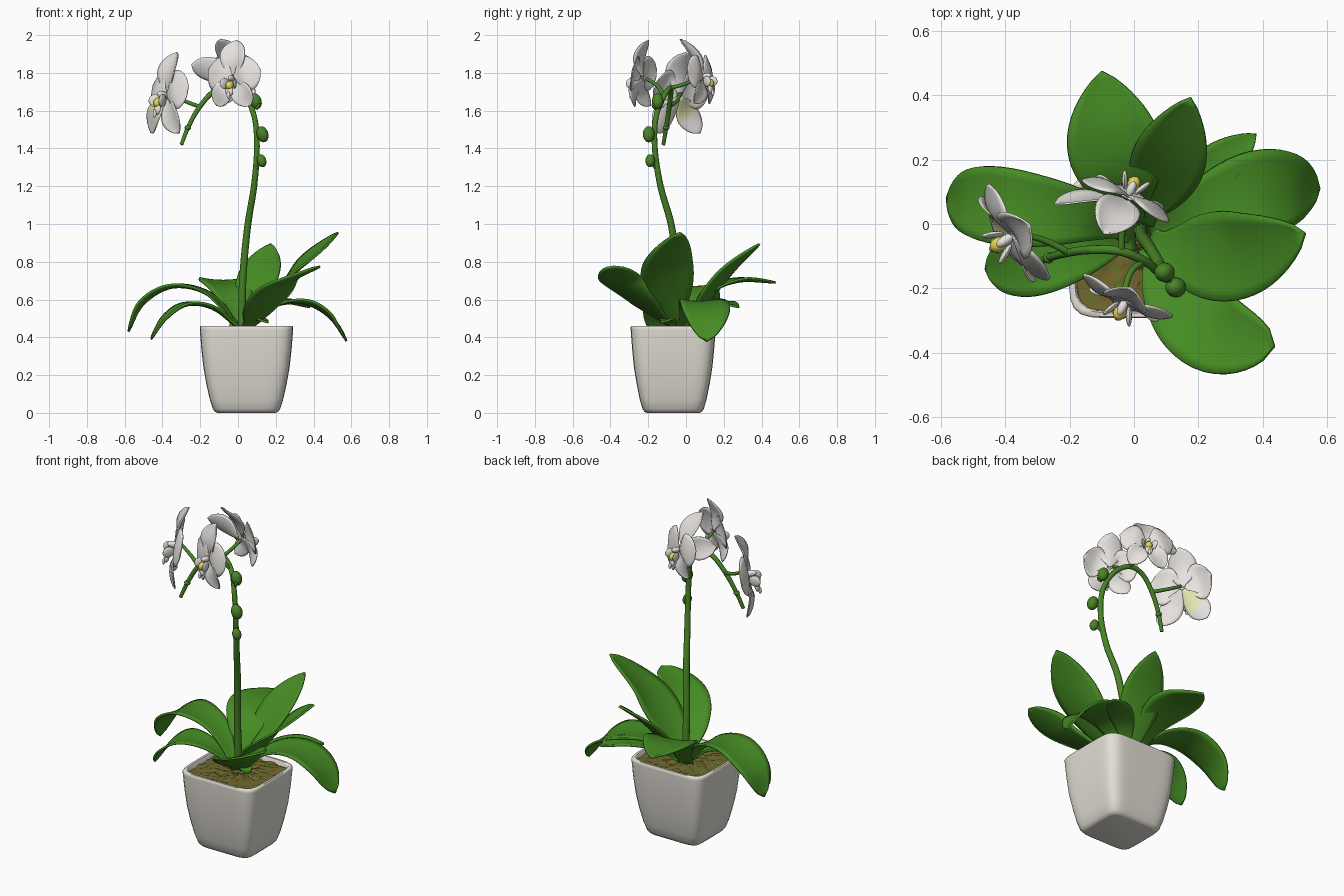
import bpy, bmesh, math, random
from mathutils import Vector, Matrix

if "Cube" in bpy.data.objects:
    bpy.data.objects.remove(bpy.data.objects["Cube"])

random.seed(4)


def material(name, rgb):
    m = bpy.data.materials.new(name)
    m.diffuse_color = (*rgb, 1)
    m.use_nodes = True
    m.node_tree.nodes["Principled BSDF"].inputs["Base Color"].default_value = m.diffuse_color
    return m


LEAF = material("leaf green", (0.06, 0.26, 0.017))
STEM = material("stem green", (0.065, 0.23, 0.02))
POT = material("ceramic off white", (0.77, 0.74, 0.67))
SOIL = material("moss brown", (0.17, 0.13, 0.025))
MOSS = material("moss green", (0.12, 0.17, 0.025))
PETAL = material("petal white", (0.79, 0.765, 0.74))
YELLOW = material("throat yellow", (0.79, 0.68, 0.08))
PALE = material("pale yellow", (0.78, 0.78, 0.45))


def finish(bm, name, mats, thickness=0, angle=50):
    bmesh.ops.recalc_face_normals(bm, faces=bm.faces)
    me = bpy.data.meshes.new(name)
    bm.to_mesh(me)
    bm.free()
    ob = bpy.data.objects.new(name, me)
    bpy.context.collection.objects.link(ob)
    for m in mats:
        me.materials.append(m)
    if thickness:
        s = ob.modifiers.new("thickness", 'SOLIDIFY')
        s.thickness, s.offset = thickness, 0
    bpy.ops.object.select_all(action='DESELECT')
    ob.select_set(True)
    bpy.context.view_layer.objects.active = ob
    bpy.ops.object.shade_smooth_by_angle(angle=math.radians(angle))
    return ob


def spline(pts, n):
    """n+1 points on a smooth curve through pts"""
    p = [Vector(q) for q in pts]
    p = [2 * p[0] - p[1]] + p + [2 * p[-1] - p[-2]]
    out, segs = [], len(p) - 3
    for i in range(n + 1):
        u = i / n * segs
        k = min(int(u), segs - 1)
        t = u - k
        a, b, c, d = p[k:k + 4]
        out.append(0.5 * (2 * b + (c - a) * t + (2 * a - 5 * b + 4 * c - d) * t * t
                          + (3 * b - a - 3 * c + d) * t ** 3))
    return out


def blade(bm, pts, width, M=Matrix(), curl=0.2, base=0.1, p=1.3, q=0.65, mat=None, n=18, m=8):
    """leaf or petal: a sheet along a curve, its width swelling then closing at the tip"""
    line, rows = spline(pts, n), []
    for i, c in enumerate(line):
        t = i / n
        tan = (line[min(i + 1, n)] - line[max(i - 1, 0)]).normalized()
        side = tan.cross(Vector((0, 0, 1))).normalized()
        up = side.cross(tan)
        w = width / 2 * max(max(0, math.sin(math.pi * t ** p)) ** q, base * (1 - t), 0.004)
        rows.append([bm.verts.new(M @ (c + side * w * v + up * w * curl * v * v))
                     for v in [2 * j / m - 1 for j in range(m + 1)]])
    for i in range(n):
        for j in range(m):
            f = bm.faces.new((rows[i][j], rows[i][j + 1], rows[i + 1][j + 1], rows[i + 1][j]))
            f.material_index = mat(i / n) if mat else 0


def tube(bm, pts, radii, n=30, sides=12):
    line, rings = spline(pts, n), []
    for i, c in enumerate(line):
        tan = (line[min(i + 1, n)] - line[max(i - 1, 0)]).normalized()
        a = tan.cross(Vector((0.3, 1, 0.1))).normalized()
        b = tan.cross(a)
        u = i / n * (len(radii) - 1)
        k = min(int(u), len(radii) - 2)
        r = radii[k] + (radii[k + 1] - radii[k]) * (u - k)
        rings.append([bm.verts.new(c + r * (a * math.cos(s) + b * math.sin(s)))
                      for s in [2 * math.pi * j / sides for j in range(sides)]])
    skin(bm, rings)


def skin(bm, rings, caps=(True, True)):
    k = len(rings[0])
    for r, s in zip(rings, rings[1:]):
        for j in range(k):
            bm.faces.new((r[j], r[(j + 1) % k], s[(j + 1) % k], s[j]))
    if caps[0]:
        bm.faces.new(rings[0])
    if caps[1]:
        bm.faces.new(rings[-1])


def ball(bm, M, loc, scale, rot=0, mat=0):
    T = M @ Matrix.Translation(loc) @ Matrix.Rotation(rot, 4, 'Y') @ Matrix.Diagonal((*scale, 1))
    r = bmesh.ops.create_uvsphere(bm, u_segments=14, v_segments=9, radius=1, matrix=T)
    for f in {f for v in r['verts'] for f in v.link_faces}:
        f.material_index = mat


# pot: rounded-square sections, outside up, over the rim, down to the soil
def square_ring(bm, h, z, jitter=0, k=64, e=2 / 7):
    ring = []
    for j in range(k):
        a = 2 * math.pi * (j + 0.5) / k
        c, s = math.cos(a), math.sin(a)
        r = (abs(c) ** (2 / e) + abs(s) ** (2 / e)) ** (-e / 2)
        ring.append(bm.verts.new((0.045 + h * r * c, -0.068 + 0.91 * h * r * s,
                                  z + random.uniform(-jitter, jitter))))
    return ring


bm = bmesh.new()
skin(bm, [square_ring(bm, h, z) for h, z in (
    (0.150, 0.0), (0.165, 0.004), (0.178, 0.02), (0.194, 0.07), (0.212, 0.15), (0.228, 0.24),
    (0.239, 0.34), (0.247, 0.44), (0.247, 0.454), (0.242, 0.46), (0.229, 0.46), (0.224, 0.453),
    (0.219, 0.40))])
finish(bm, "pot", [POT])

# lumpy moss filling the pot, with greener tufts
bm = bmesh.new()
skin(bm, [square_ring(bm, 0.222 * i / 12, 0.436, 0.007) for i in range(12, 0, -1)], (False, True))
for f in bm.faces:
    f.material_index = int(random.random() < .25)
finish(bm, "moss", [SOIL, MOSS], angle=60)

# leaves: centre line points, full width, tip roundness (lower is rounder)
leaves = {
    "left_leaf": ([(0, -.03, .45), (-.15, .02, .62), (-.34, .045, .665), (-.5, .07, .58), (-.58, .08, .43)], .24, .65),
    "front_left_leaf": ([(0, -.05, .45), (-.13, -.08, .55), (-.27, -.11, .57), (-.38, -.13, .5), (-.46, -.14, .39)], .21, .65),
    "back_leaf": ([(0, 0, .45), (-.03, .12, .63), (-.07, .28, .695), (-.1, .475, .69)], .29, .8),
    "back_tall_leaf": ([(.03, 0, .45), (.07, .1, .59), (.12, .23, .75), (.175, .39, .895)], .23, .8),
    "back_right_leaf": ([(.05, 0, .45), (.15, .1, .55), (.27, .19, .58), (.38, .28, .56)], .14, .8),
    "right_leaf": ([(.05, -.02, .45), (.2, .04, .57), (.35, .09, .58), (.48, .11, .51), (.575, .11, .38)], .26, .65),
    "right_tall_leaf": ([(.05, -.05, .45), (.17, -.09, .6), (.33, -.095, .77), (.53, -.03, .955)], .28, .7),
    "front_right_leaf": ([(.05, -.07, .45), (.13, -.21, .56), (.25, -.335, .68), (.435, -.38, .775)], .265, .55),
    "young_leaf": ([(.06, -.05, .44), (.11, -.09, .49), (.16, -.13, .48)], .07, .8),
}
for name, (pts, w, q) in leaves.items():
    bm = bmesh.new()
    blade(bm, pts, w, curl=0.11, base=0.3, p=1.3, q=q, n=24)
    finish(bm, name, [LEAF], thickness=0.012)

# arching flower stem with joints
bm = bmesh.new()
tube(bm, [(.02, -.02, .43), (.025, -.04, .7), (.05, -.075, .98), (.085, -.135, 1.2), (.1, -.165, 1.4),
          (.088, -.16, 1.56), (.04, -.12, 1.67), (-.04, -.085, 1.72), (-.13, -.08, 1.7),
          (-.21, -.09, 1.61), (-.265, -.105, 1.51), (-.3, -.12, 1.42)],
     [.021, .019, .016, .014, .014, .013, .01], n=70)
for loc in ((.03, -.045, .74), (.083, -.132, 1.19), (-.265, -.105, 1.51)):
    ball(bm, Matrix(), loc, (.018, .018, .014))
# flower stalks
tube(bm, [(.03, -.115, 1.675), (-.01, -.15, 1.73), (-.03, -.21, 1.77)], [.011, .009])
tube(bm, [(-.04, -.085, 1.72), (-.035, -.01, 1.74), (-.02, .06, 1.77)], [.011, .009])
tube(bm, [(-.2, -.09, 1.62), (-.28, -.05, 1.65), (-.36, -.03, 1.69)], [.011, .009])
finish(bm, "flower_stem", [STEM])

# buds
bm = bmesh.new()
for loc, r in (((.095, -.15, 1.65), .034), ((.13, -.197, 1.475), .035), ((.125, -.19, 1.335), .028)):
    ball(bm, Matrix(), loc, (r * .9, r * .9, r * 1.25), rot=-.3)
    tube(bm, [(.097, -.162, loc[2] - .04), (.11, -.175, loc[2] - .02), loc], [.008, .008], n=6)
finish(bm, "buds", [STEM])

# flowers, built in a local frame: x right, y up, z the way they face
# parts: angle, length, width, depth, curl, how far the tip bends forward
BROAD = [(18, .155, .185, .006, -.12, -.018), (162, .155, .185, .006, -.12, -.018)]
SEPALS = [(90, .20, .14, -.006, .25, -.012)]


def lower(length):
    return [(a, length, .115, -.006, .2, -.012) for a in (-55, -125)]


def flower(name, loc, facing, size, parts, yellow_back=False):
    f = Vector(facing).normalized()
    x = Vector((0, 0, 1)).cross(f).normalized()
    y = f.cross(x)
    M = Matrix.Translation(loc) @ Matrix((x, y, f)).transposed().to_4x4() @ Matrix.Scale(size, 4)
    bm = bmesh.new()
    for deg, length, w, z, curl, bend in parts:
        a = math.radians(deg)
        d = Vector((math.cos(a), math.sin(a), 0))
        tint = (lambda t: int(t < .55)) if yellow_back and deg == -125 else None
        blade(bm, [d * .008 + Vector((0, 0, z)), d * length * .5 + Vector((0, 0, z + .02 + bend / 2)),
                   d * length + Vector((0, 0, z + bend))], w, M, curl, base=.2,
              p=1.25, q=.65, mat=tint, n=14)
    finish(bm, name + "_petals", [PETAL, PALE], thickness=.006)
    # lip: column, side lobes, yellow throat and pointed tongue
    bm = bmesh.new()
    ball(bm, M, (0, .0, .025), (.014, .016, .028))
    for s in (-1, 1):
        ball(bm, M, (s * .03, -.03, .04), (.009, .028, .03), rot=s * .45)
    ball(bm, M, (0, -.04, .04), (.02, .024, .024), mat=1)
    ball(bm, M, (0, -.07, .042), (.022, .026, .012))
    ball(bm, M, (0, -.09, .052), (.009, .02, .008))
    finish(bm, name + "_lip", [PETAL, YELLOW])


flower("front_flower", (-.025, -.235, 1.77), (-.42, -.9, .1), 1.03, SEPALS + BROAD + lower(.17))
# the back flower's top sepals fold far backwards
flower("back_flower", (-.02, .085, 1.78), (.42, .88, .12), 1.0,
       BROAD + lower(.17) + [(86, .215, .14, -.01, .25, -.1), (22, .21, .13, -.03, .2, -.08)])
flower("left_flower", (-.375, -.035, 1.68), (-.84, -.54, .17), 1.18,
       SEPALS + BROAD + lower(.205), True)
